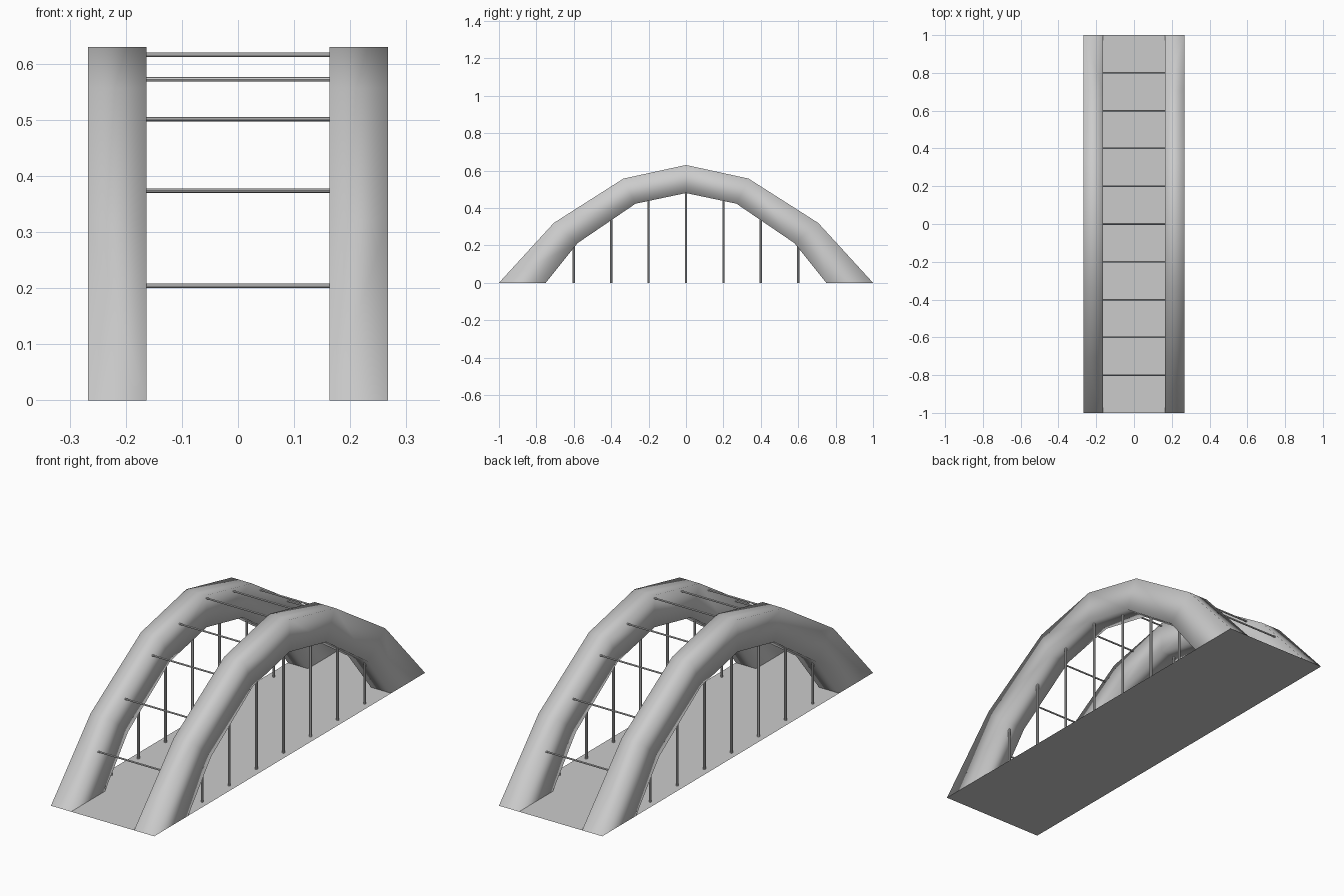
import bpy
import bmesh
from mathutils import Vector

default = bpy.data.objects.get("Cube")
if default:
    bpy.data.objects.remove(default, do_unlink=True)

GREY = (0.6, 0.6, 0.6, 1.0)
mat = bpy.data.materials.new("light grey")
mat.use_nodes = True
mat.diffuse_color = GREY
mat.node_tree.nodes["Principled BSDF"].inputs["Base Color"].default_value = GREY

INNER_X, OUTER_X = 0.163, 0.267


def finish(name, bm, smooth):
    """Turn a bmesh into a named object in the shared material."""
    bmesh.ops.recalc_face_normals(bm, faces=bm.faces[:])
    for face in bm.faces:
        face.smooth = smooth
    mesh = bpy.data.meshes.new(name)
    bm.to_mesh(mesh)
    bm.free()
    mesh.materials.append(mat)
    obj = bpy.data.objects.new(name, mesh)
    bpy.context.collection.objects.link(obj)
    return obj


def rod(name, start, end, radius):
    """Thin round bar between two points."""
    start, end = Vector(start), Vector(end)
    bm = bmesh.new()
    bmesh.ops.create_cone(bm, cap_ends=True, segments=8, radius1=radius,
                          radius2=radius, depth=(end - start).length)
    obj = finish(name, bm, False)
    obj.location = (start + end) / 2
    obj.rotation_mode = "QUATERNION"
    obj.rotation_quaternion = (end - start).to_track_quat("Z", "Y")


def full_arc(half):
    """Mirror a half arc (foot to crown) into a full one."""
    return half + [(-y, z) for y, z in reversed(half[:-1])]


outer = full_arc([(-1, 0), (-0.707, 0.32), (-0.335, 0.557), (0, 0.63)])
inner = full_arc([(-0.75, 0), (-0.58, 0.212), (-0.27, 0.423), (0, 0.48)])


def height(arc, y):
    """Height of an arc at position y."""
    for (y0, z0), (y1, z1) in zip(arc, arc[1:]):
        if y0 <= y <= y1:
            return z0 + (z1 - z0) * (y - y0) / (y1 - y0)
    return 0


# Arches: rectangular section swept along the two arcs, open at the feet
for side, label in ((1, "left"), (-1, "right")):
    bm = bmesh.new()
    rings = []
    for (yo, zo), (yi, zi) in zip(outer, inner):
        corners = ((INNER_X, yo, zo), (OUTER_X, yo, zo),
                   (OUTER_X, yi, zi), (INNER_X, yi, zi))
        rings.append([bm.verts.new((side * x, y, z)) for x, y, z in corners])
    for a, b in zip(rings, rings[1:]):
        for i in range(4):
            j = (i + 1) % 4
            bm.faces.new((a[i], a[j], b[j], b[i]))
    finish(label + "_arch", bm, True)

    # Hangers from the arch down to the deck
    for i in range(-3, 4):
        y, x = i * 0.2, side * 0.235
        rod(f"{label}_hanger_{i + 4}", (x, y, 0),
            (x, y, height(inner, y) + 0.02), 0.006)

# Cross bars tying the arches together
for i in range(-4, 5):
    y = i * 0.2
    z = height(outer, y) - 0.014
    rod(f"cross_bar_{i + 5}", (-INNER_X - 0.01, y, z), (INNER_X + 0.01, y, z), 0.004)

# Deck: flat sheet under the whole bridge
bm = bmesh.new()
bm.faces.new([bm.verts.new((x * OUTER_X, y, 0))
              for x, y in ((-1, -1), (1, -1), (1, 1), (-1, 1))])
finish("deck", bm, False)
